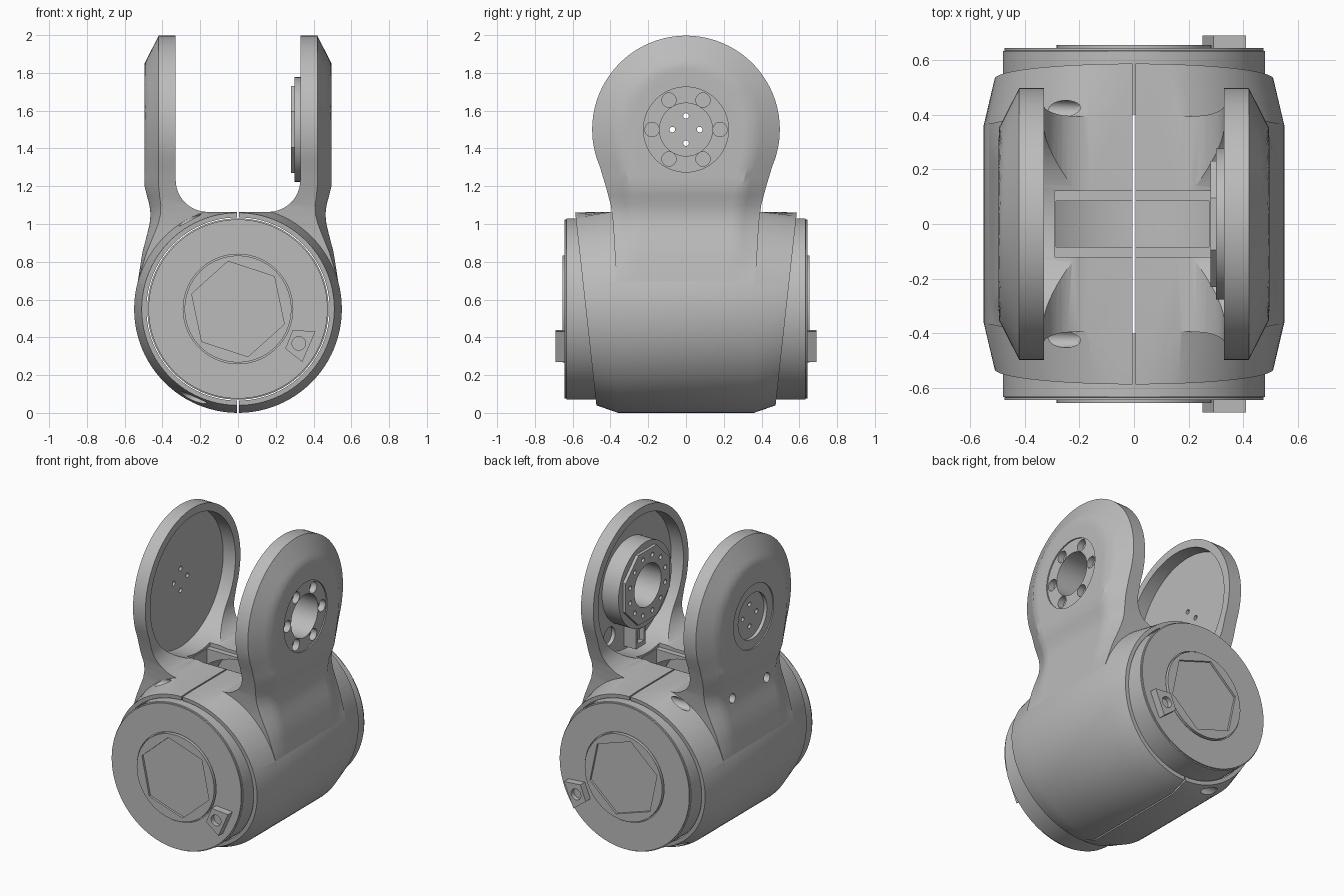
import bpy, bmesh
from math import sin, cos, pi, hypot, sqrt

if "Cube" in bpy.data.objects:
    bpy.data.objects.remove(bpy.data.objects["Cube"], do_unlink=True)

grey = bpy.data.materials.new("machined grey")
grey.use_nodes = True
GREY = (0.5, 0.5, 0.5, 1)
grey.diffuse_color = GREY
for node in grey.node_tree.nodes:
    if node.type == 'BSDF_PRINCIPLED':
        node.inputs["Base Color"].default_value = GREY
        node.inputs["Roughness"].default_value = 0.6

MID, ARM_Z, ARM_R = 0.55, 1.5, 0.497   # drum axis height, arm eye height and radius


def finish(name, bm):
    bmesh.ops.recalc_face_normals(bm, faces=bm.faces)
    mesh = bpy.data.meshes.new(name)
    bm.to_mesh(mesh)
    bm.free()
    mesh.materials.append(grey)
    obj = bpy.data.objects.new(name, mesh)
    bpy.context.collection.objects.link(obj)
    return obj


def loft(name, rings):
    """Skin equal-length closed rings and cap both ends."""
    bm = bmesh.new()
    rows = [[bm.verts.new(p) for p in ring] for ring in rings]
    n = len(rows[0])
    for a, b in zip(rows, rows[1:]):
        for i in range(n):
            j = (i + 1) % n
            bm.faces.new((a[i], a[j], b[j], b[i]))
    bm.faces.new(rows[0])
    bm.faces.new(rows[-1])
    return finish(name, bm)


def place(axis, a, p):
    return (a, p[0], p[1]) if axis == 'X' else (p[0], a, p[1])


def prism(name, axis, pts, lo, hi):
    return loft(name, [[place(axis, a, p) for p in pts] for a in (lo, hi)])


def circle(u, v, r, n=64, turn=0):
    return [(u + r * cos(turn + 2 * pi * i / n), v + r * sin(turn + 2 * pi * i / n)) for i in range(n)]


def rect(u0, u1, v0, v1):
    return [(u0, v0), (u1, v0), (u1, v1), (u0, v1)]


def boolean(target, other, op='DIFFERENCE'):
    other.hide_render = True
    mod = target.modifiers.new("cut", 'BOOLEAN')
    mod.operation, mod.solver, mod.object = op, 'EXACT', other
    bpy.context.view_layer.objects.active = target
    bpy.ops.object.modifier_apply(modifier=mod.name)
    bpy.data.objects.remove(other, do_unlink=True)


def cut(target, axis, pts, lo, hi):
    boolean(target, prism("cutter", axis, pts, lo, hi))


def lerp_table(table, z):
    for (z0, v0), (z1, v1) in zip(table, table[1:]):
        if z <= z1:
            t = max(0, (z - z0) / (z1 - z0))
            return v0 + (v1 - v0) * t
    return table[-1][1]


# Drum housing with slanted, chamfered ends and a flattened top
def drum_ring(side, r, end):
    ring = []
    for x, z in circle(0, MID, r, 96):
        z = min(z, 1.07)
        ring.append((x, side * (0.47 + 0.11 * z if end else 0.36), z))
    return ring


housing = loft("housing", [drum_ring(-1, 0.51, True), drum_ring(-1, 0.55, False),
                           drum_ring(1, 0.55, False), drum_ring(1, 0.51, True)])

# Fork arms: round eye, waisted neck, conical outer edge
NECK = [(0.6, 0.36), (0.9, 0.38), (1.0, 0.385), (1.1, 0.398), (1.2, 0.425), (1.3, 0.455)]
OUTER = [(0.6, 0.544), (0.7, 0.53), (0.85, 0.506), (0.95, 0.48), (1.02, 0.463),
         (1.08, 0.463), (1.14, 0.48), (1.2, 0.495)]


def half_width(z):
    return lerp_table(NECK, z) if z < 1.3 else sqrt(max(ARM_R ** 2 - (z - ARM_Z) ** 2, 0.0001))


def outer_x(y, z):
    r = hypot(y, z - ARM_Z) if z > ARM_Z else abs(y) / half_width(z) * ARM_R
    fade = min(1, max(0, (z - 0.7) / 0.5))
    return lerp_table(OUTER, z) - 0.075 * fade * min(1, max(0, (r - 0.35) / 0.147))


levels = [0.6 + 0.05 * i for i in range(18)] + [ARM_Z + ARM_R * sin(pi / 2 * i / 20) for i in range(21)]
for side in (-1, 1):
    rings = []
    for z in levels:
        w = half_width(z)
        ys = [w * sin(pi / 2 * (i / 12 - 1)) for i in range(25)]
        rings.append([(side * 0.1, -w, z)] + [(side * outer_x(y, z), y, z) for y in ys] + [(side * 0.1, w, z)])
    boolean(housing, loft("arm", rings), 'UNION')

# Filleted gap between the arms
FIL, FLOOR, GAP = 0.17, 1.064, 0.33
fillet = [(GAP - FIL + FIL * sin(pi / 2 * i / 12), FLOOR + FIL - FIL * cos(pi / 2 * i / 12)) for i in range(13)]
gap = fillet + [(GAP, 2.2), (-GAP, 2.2)] + [(-x, z) for x, z in reversed(fillet)]
cut(housing, 'Y', gap, -0.8, 0.8)

# Hollow drum, cable window, and the split line above and below
cut(housing, 'Y', circle(0, MID, 0.485, 96), -0.8, 0.8)
cut(housing, 'X', rect(-0.12, 0.12, 1.045, 1.3), -0.29, 0.28)
cut(housing, 'X', rect(-0.085, 0.085, 0.6, 1.3), -0.285, 0.275)
cut(housing, 'X', rect(-0.8, 0.8, -0.1, 0.3), -0.005, 0.005)
cut(housing, 'X', rect(-0.8, 0.8, 0.8, 1.2), -0.005, 0.005)

# Dished inner faces of both arms
for side in (-1, 1):
    cut(housing, 'X', circle(0, ARM_Z, 0.445, 96), side * 0.1, side * 0.42)

# Right-hand arm: flange recess, bore, bolt holes and inner pockets
cut(housing, 'X', circle(0, ARM_Z, 0.225), 0.487, 0.6)
cut(housing, 'X', circle(0, ARM_Z, 0.14), 0.2, 0.6)
for y, z in circle(0, ARM_Z, 0.18, 6):
    cut(housing, 'X', circle(y, z, 0.038, 24), 0.445, 0.6)
for side in (-1, 1):
    cut(housing, 'X', circle(side * 0.2, 1.2, 0.06, 24), 0.3, 0.445)

# Other arm: stepped cover recess and four pin holes
cut(housing, 'X', circle(0, ARM_Z, 0.21), -0.6, -0.487)
cut(housing, 'X', circle(0, ARM_Z, 0.15), -0.6, -0.465)
for y, z in circle(0, ARM_Z, 0.072, 4):
    cut(housing, 'X', circle(y, z, 0.015, 16), -0.6, -0.3)

# Clamp screw channels
for side in (-1, 1):
    cut(housing, 'X', circle(side * 0.18, 1.02, 0.03, 24), -0.6, -0.36)
    cut(housing, 'X', circle(side * 0.42, 1.02, 0.032, 24), -0.5, -0.16)
    cut(housing, 'X', circle(side * 0.42, 0.08, 0.032, 24), -0.5, -0.17)

# Bearing hub inside the bored arm
hub = prism("bearing_hub", 'X', circle(0, ARM_Z, 0.277), 0.30, 0.425)
plate = prism("hub_plate", 'X', circle(0, ARM_Z, 0.25, 8, pi / 8), 0.28, 0.3005)
for part in (hub, plate):
    cut(part, 'X', circle(0, ARM_Z, 0.14), 0.2, 0.6)
for y, z in circle(0, ARM_Z, 0.19, 12, pi / 12):
    cut(plate, 'X', circle(y, z, 0.015, 12), 0.2, 0.6)

# Cable connector under the hub
connector = prism("cable_connector", 'X', rect(-0.05, 0.05, 1.08, 1.25), 0.33, 0.425)
cut(connector, 'X', rect(-0.03, 0.03, 1.11, 1.2), 0.3, 0.36)

# End caps, raised discs with hexagonal recess, and screw lugs
parts = [housing, hub, plate, connector]
LUG = [(0.29, 0.44), (0.41, 0.43), (0.34, 0.27), (0.25, 0.34)]
for side, label in ((-1, "front"), (1, "back")):
    cap = loft("end_cap_" + label, [[place('Y', side * y, p) for p in circle(0, MID, r, 96)]
                                    for y, r in ((0.4, 0.48), (0.632, 0.48), (0.634, 0.474), (0.643, 0.474))])
    cut(cap, 'Y', circle(0, MID, 0.29, 64), side * 0.63, side * 0.7)
    disc = prism("cap_disc_" + label, 'Y', circle(0, MID, 0.283), side * 0.62, side * 0.654)
    cut(disc, 'Y', circle(0, MID, 0.258, 6, 0.73), side * 0.64, side * 0.7)
    lug = prism("screw_lug_" + label, 'Y', LUG, side * 0.62, side * 0.69)
    cut(lug, 'Y', circle(0.322, 0.368, 0.036, 24), side * 0.66, side * 0.72)
    parts += [cap, disc, lug]

# Smooth the curved walls, keep machined edges sharp
bpy.ops.object.select_all(action='DESELECT')
for part in parts:
    part.select_set(True)
bpy.context.view_layer.objects.active = housing
bpy.ops.object.shade_smooth_by_angle(angle=0.5)
